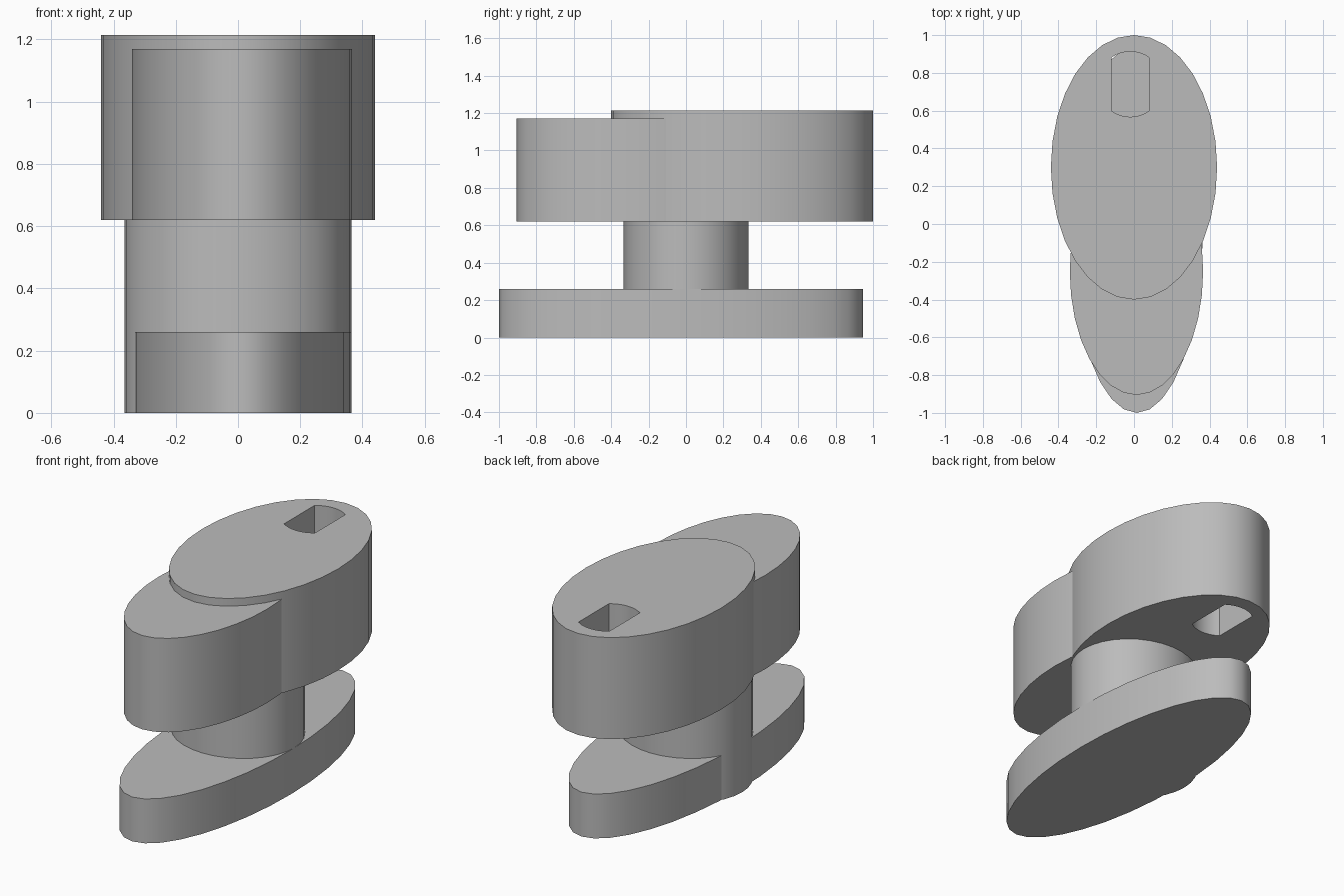
import bpy, bmesh, math

cube = bpy.data.objects.get("Cube")
if cube:
    bpy.data.objects.remove(cube, do_unlink=True)

GREY = (0.5, 0.5, 0.5, 1)
mat = bpy.data.materials.new("plain grey")
mat.use_nodes = True
mat.diffuse_color = GREY
mat.node_tree.nodes["Principled BSDF"].inputs["Base Color"].default_value = GREY


def prism(name, outline, z0, z1):
    """Extrude a closed xy outline between two heights."""
    bm = bmesh.new()
    face = bm.faces.new([bm.verts.new((x, y, z0)) for x, y in outline])
    top = bmesh.ops.extrude_face_region(bm, geom=[face])["geom"]
    verts = [v for v in top if isinstance(v, bmesh.types.BMVert)]
    bmesh.ops.translate(bm, verts=verts, vec=(0, 0, z1 - z0))
    bmesh.ops.recalc_face_normals(bm, faces=bm.faces)
    mesh = bpy.data.meshes.new(name)
    bm.to_mesh(mesh)
    bm.free()
    mesh.materials.append(mat)
    obj = bpy.data.objects.new(name, mesh)
    bpy.context.collection.objects.link(obj)
    return obj


def ellipse(cx, cy, rx, ry, sides=32):
    angles = [2 * math.pi * i / sides for i in range(sides)]
    return [(cx + rx * math.cos(a), cy + ry * math.sin(a)) for a in angles]


def flat_sided_slot(cx, cy, radius, half_width, steps=8):
    """Circle with both sides cut flat."""
    spread = math.asin(half_width / radius)
    points = []
    for middle in (math.pi / 2, -math.pi / 2):
        for i in range(steps + 1):
            a = middle - spread + 2 * spread * i / steps
            points.append((cx + radius * math.cos(a), cy + radius * math.sin(a)))
    return points


# Base, post and the two overlapping upper blocks
base = prism("base_plate", ellipse(0.015, -0.027, 0.35, 0.973), 0, 0.26)
post = prism("centre_post", ellipse(0, 0, 0.365, 0.333), 0, 0.62)
front = prism("front_block", ellipse(0.013, -0.25, 0.353, 0.655), 0.62, 1.17)
rear = prism("rear_block", ellipse(0, 0.3, 0.44, 0.7), 0.62, 1.215)

# Flat-sided hole through the rear block
cutter = prism("hole_cutter", flat_sided_slot(-0.02, 0.74, 0.173, 0.1), 0.5, 1.4)
cutter.hide_render = True
cut = rear.modifiers.new("hole", 'BOOLEAN')
cut.operation = 'DIFFERENCE'
cut.solver = 'EXACT'
cut.object = cutter
bpy.context.view_layer.objects.active = rear
bpy.ops.object.modifier_apply(modifier=cut.name)
bpy.data.objects.remove(cutter, do_unlink=True)

# Smooth curved walls with crisp rims
bpy.ops.object.select_all(action='DESELECT')
for obj in (base, post, front, rear):
    obj.select_set(True)
bpy.context.view_layer.objects.active = base
bpy.ops.object.shade_smooth_by_angle(angle=math.radians(40))
